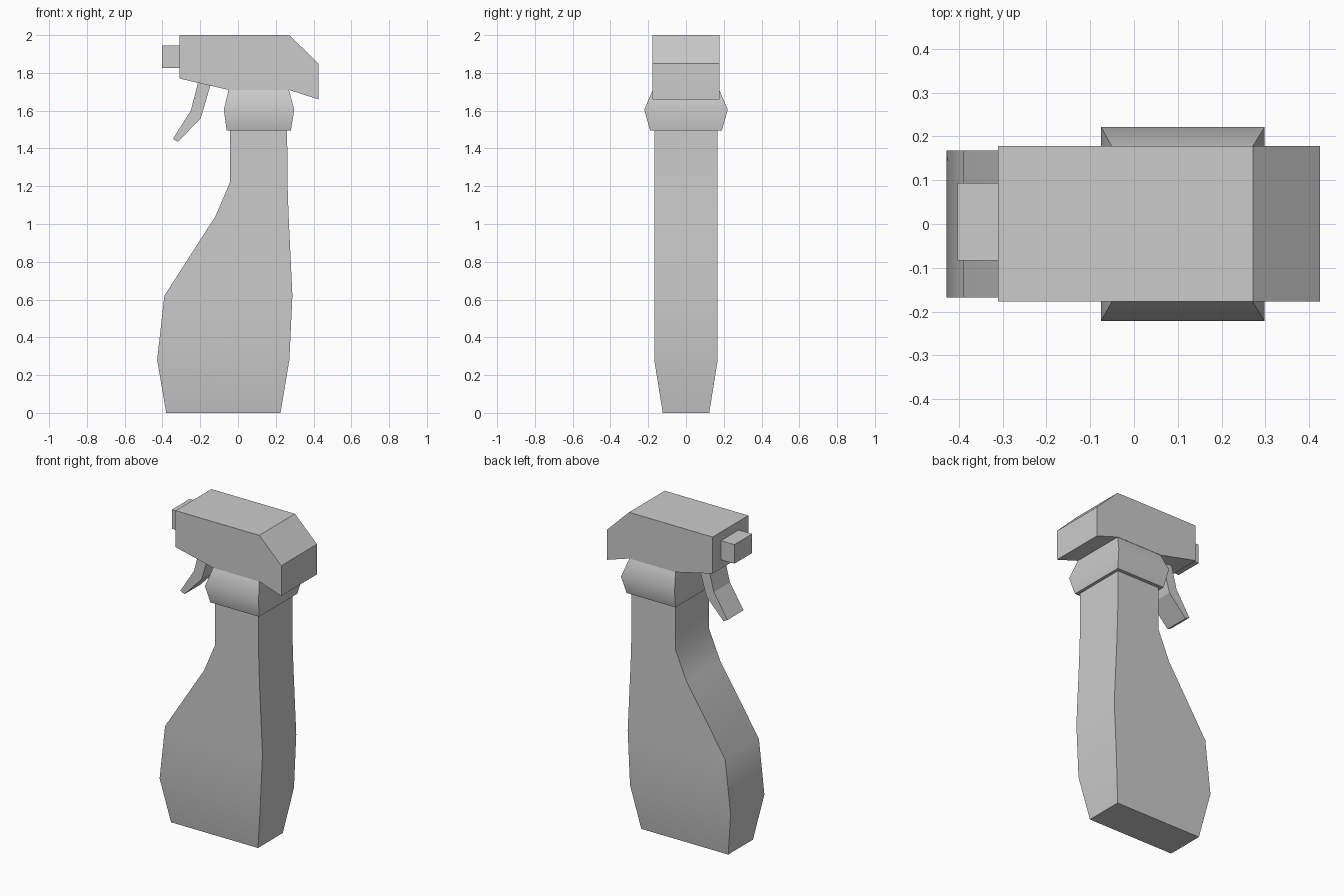
import bpy, math

if "Cube" in bpy.data.objects:
    bpy.data.objects.remove(bpy.data.objects["Cube"])


def make_object(name, verts, faces, smooth_angle=None):
    mesh = bpy.data.meshes.new(name)
    mesh.from_pydata(verts, [], faces)
    mesh.update()
    obj = bpy.data.objects.new(name, mesh)
    bpy.context.collection.objects.link(obj)
    bpy.ops.object.select_all(action='DESELECT')
    obj.select_set(True)
    bpy.context.view_layer.objects.active = obj
    bpy.ops.object.mode_set(mode='EDIT')
    bpy.ops.mesh.select_all(action='SELECT')
    bpy.ops.mesh.normals_make_consistent(inside=False)
    bpy.ops.object.mode_set(mode='OBJECT')
    if smooth_angle:
        bpy.ops.object.shade_smooth_by_angle(angle=math.radians(smooth_angle))
    return obj


def bridge(rings):
    """Side quads between consecutive rings, plus both end caps."""
    n = len(rings[0])
    verts = [v for ring in rings for v in ring]
    faces = [tuple(range(n)), tuple(range(len(verts) - n, len(verts)))]
    for k in range(len(rings) - 1):
        for i in range(n):
            j = (i + 1) % n
            faces.append((k*n + i, k*n + j, k*n + n + j, k*n + n + i))
    return verts, faces


def loft(name, sections):
    """Stack of rectangles given as (z, x_min, x_max, half_depth)."""
    rings = [[(x0, -h, z), (x1, -h, z), (x1, h, z), (x0, h, z)]
             for z, x0, x1, h in sections]
    return make_object(name, *bridge(rings), smooth_angle=50)


def extrude(name, profile, y0, y1):
    """XZ outline extruded along y."""
    rings = [[(x, y, z) for x, z in profile] for y in (y0, y1)]
    return make_object(name, *bridge(rings))


# Bottle body and neck
loft("bottle", [
    (0.00, -0.38, 0.225, 0.123),
    (0.28, -0.428, 0.272, 0.168),
    (0.62, -0.39, 0.288, 0.168),
    (1.04, -0.12, 0.268, 0.168),
    (1.22, -0.043, 0.262, 0.168),
    (1.52, -0.043, 0.26, 0.168),
])

# Flared screw collar
loft("collar", [
    (1.495, -0.06, 0.28, 0.19),
    (1.605, -0.075, 0.298, 0.221),
    (1.71, -0.05, 0.27, 0.176),
])

# Sprayer head
extrude("sprayer_head", [
    (-0.31, 2.0), (0.272, 2.0), (0.425, 1.85), (0.425, 1.66),
    (0.27, 1.71), (-0.05, 1.71), (-0.31, 1.77),
], -0.177, 0.178)

# Nozzle
extrude("nozzle", [
    (-0.403, 1.825), (-0.30, 1.825), (-0.30, 1.945), (-0.403, 1.945),
], -0.083, 0.094)

# Trigger lever
extrude("trigger", [
    (-0.21, 1.755), (-0.14, 1.755), (-0.197, 1.56),
    (-0.317, 1.435), (-0.345, 1.45), (-0.25, 1.60),
], -0.08, 0.08)
